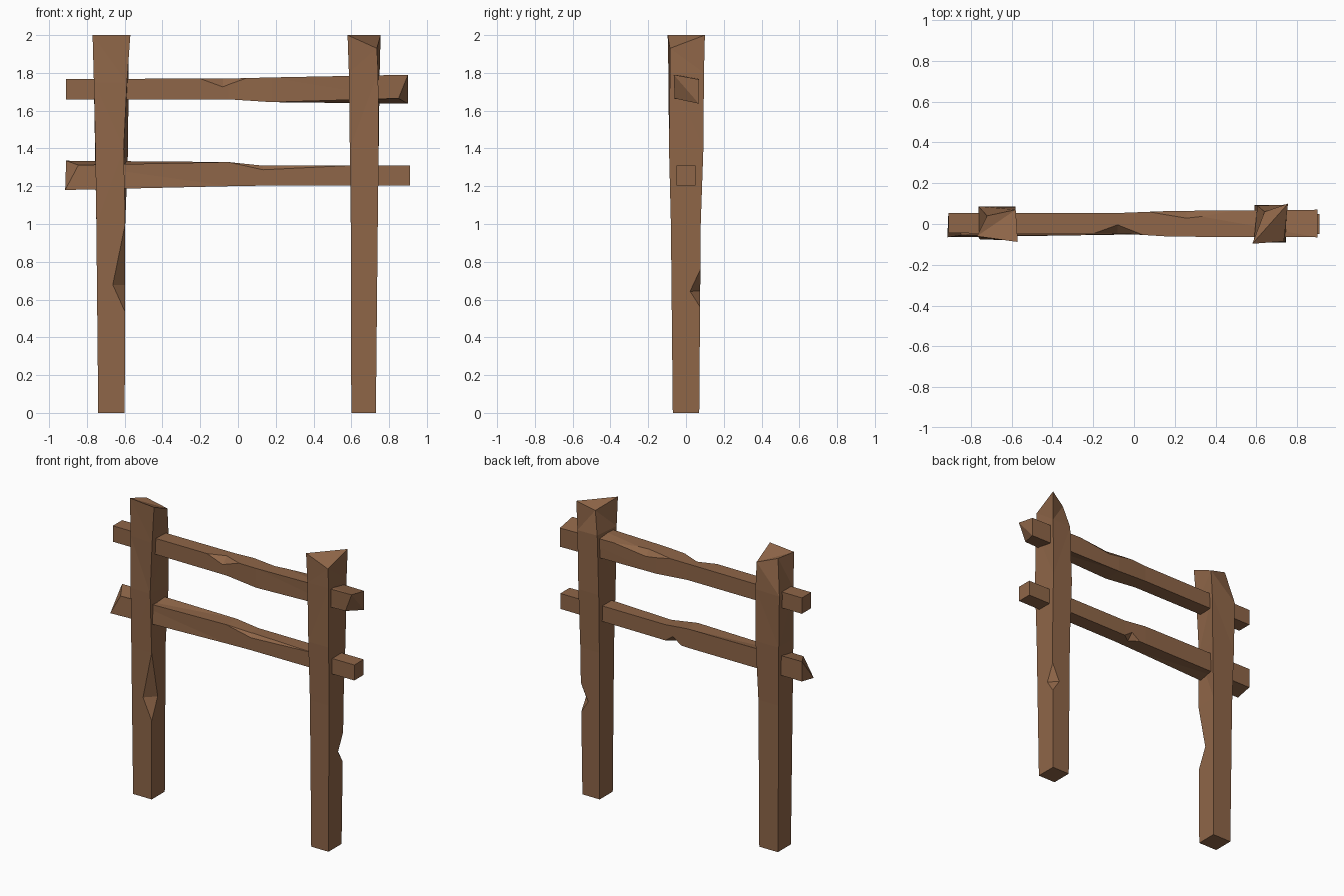
import bpy, bmesh
from mathutils import Vector

if "Cube" in bpy.data.objects:
    bpy.data.objects.remove(bpy.data.objects["Cube"])

wood = bpy.data.materials.new("brown wood")
wood.diffuse_color = (0.275, 0.133, 0.065, 1)
wood.use_nodes = True
wood.node_tree.nodes["Principled BSDF"].inputs["Base Color"].default_value = wood.diffuse_color


def make(name, verts, faces):
    me = bpy.data.meshes.new(name)
    bm = bmesh.new()
    vs = [bm.verts.new(v) for v in verts]
    for f in faces:
        bm.faces.new([vs[i] for i in f])
    bmesh.ops.triangulate(bm, faces=[f for f in bm.faces if len(f.verts) > 3])
    bmesh.ops.recalc_face_normals(bm, faces=bm.faces)
    bm.to_mesh(me)
    bm.free()
    me.materials.append(wood)
    ob = bpy.data.objects.new(name, me)
    bpy.context.collection.objects.link(ob)
    return ob


def loft(name, rings, end_split=0):
    """Four-cornered timber through rings; end_split picks the last cap's diagonal."""
    faces = [(3, 2, 1, 0)]
    for r in range(len(rings) - 1):
        a = r * 4
        faces += [(a + i, a + (i + 1) % 4, a + 4 + (i + 1) % 4, a + 4 + i) for i in range(4)]
    k, s = (len(rings) - 1) * 4, end_split
    q = [k + (i + s) % 4 for i in range(4)]
    faces += [(q[0], q[1], q[2]), (q[0], q[2], q[3])]
    return make(name, [p for r in rings for p in r], faces)


def notch(ob, p0, p1, t, inward, depth):
    """Cut a V chip into the edge p0-p1, deepest at fraction t."""
    p0, p1, d = Vector(p0), Vector(p1), Vector(inward).normalized()
    tip = p0.lerp(p1, t) + d * depth
    side = (p1 - p0).cross(d).normalized() * 0.2
    tri = [tip, tip + (p0 - tip) * 3, tip + (p1 - tip) * 3]
    cutter = make("cutter", [p - side for p in tri] + [p + side for p in tri],
                  [(0, 1, 2), (3, 5, 4), (0, 3, 4, 1), (1, 4, 5, 2), (2, 5, 3, 0)])
    mod = ob.modifiers.new("chip", 'BOOLEAN')
    mod.operation, mod.solver, mod.object = 'DIFFERENCE', 'EXACT', cutter
    bpy.context.view_layer.objects.active = ob
    bpy.ops.object.modifier_apply(modifier=mod.name)
    bpy.data.objects.remove(cutter)


def flat(z, x0, x1, y0, y1):
    return [(x0, y0, z), (x1, y0, z), (x1, y1, z), (x0, y1, z)]


def across(x, y0, y1, z0, z1):
    return [(x, y0, z0), (x, y1, z0), (x, y1, z1), (x, y0, z1)]


# Posts: widening upwards, with broken tops and one chipped edge each
left = loft("left_post", [
    flat(0, -.74, -.60, -.07, .07),
    flat(1.0, -.75, -.597, -.075, .075),
    [(-.755, -.075, 1.4), (-.605, -.08, 1.4), (-.582, .085, 1.4), (-.757, .085, 1.4)],
    [(-.763, -.065, 1.75), (-.588, -.083, 1.75), (-.58, .082, 1.75), (-.763, .087, 1.75)],
    [(-.77, -.06, 2), (-.57, -.088, 2), (-.58, .07, 1.93), (-.72, .04, 1.98)]], 0)
notch(left, (-.60, -.0725, .54), (-.597, -.075, 1.0), .3, (-1, 1, 0), .045)

right = loft("right_post", [
    flat(0, .60, .73, -.07, .07),
    flat(1.0, .597, .74, -.08, .078),
    flat(1.4, .592, .745, -.09, .092),
    [(.587, -.093, 1.8), (.742, -.085, 1.8), (.75, .095, 1.8), (.605, .09, 1.8)],
    [(.58, -.097, 2), (.735, -.085, 1.93), (.755, .10, 2), (.64, .06, 1.95)]], 0)
notch(right, (.736, .0745, .56), (.738, .076, .76), .42, (-1, -1, 0), .038)

# Upper rail: thicker to the right, with a broken right end
upper = loft("upper_rail", [
    across(-.91, -.045, .055, 1.66, 1.768),
    across(-.05, -.048, .055, 1.66, 1.77),
    across(.18, -.062, .064, 1.645, 1.776),
    [(.85, -.06, 1.665), (.90, .068, 1.637), (.90, .07, 1.765), (.90, -.065, 1.79)]], 1)
notch(upper, (-.2, -.047, 1.77), (.04, -.052, 1.772), .5, (0, 1, -1), .033)
notch(upper, (.08, .058, 1.774), (.5, .066, 1.772), .42, (0, -1, -1), .02)

# Lower rail: thicker to the left, with a broken left end
lower = loft("lower_rail", [
    across(.91, -.05, .05, 1.205, 1.31),
    across(.12, -.05, .052, 1.203, 1.31),
    across(-.05, -.052, .055, 1.2, 1.328),
    [(-.915, -.065, 1.18), (-.91, .055, 1.2), (-.91, .055, 1.335), (-.845, -.055, 1.312)]], 0)
notch(lower, (-.04, -.052, 1.325), (.6, -.05, 1.31), .27, (0, 1, -1), .025)
notch(lower, (.0, .054, 1.202), (.12, .052, 1.203), .5, (0, -1, 1), .03)
